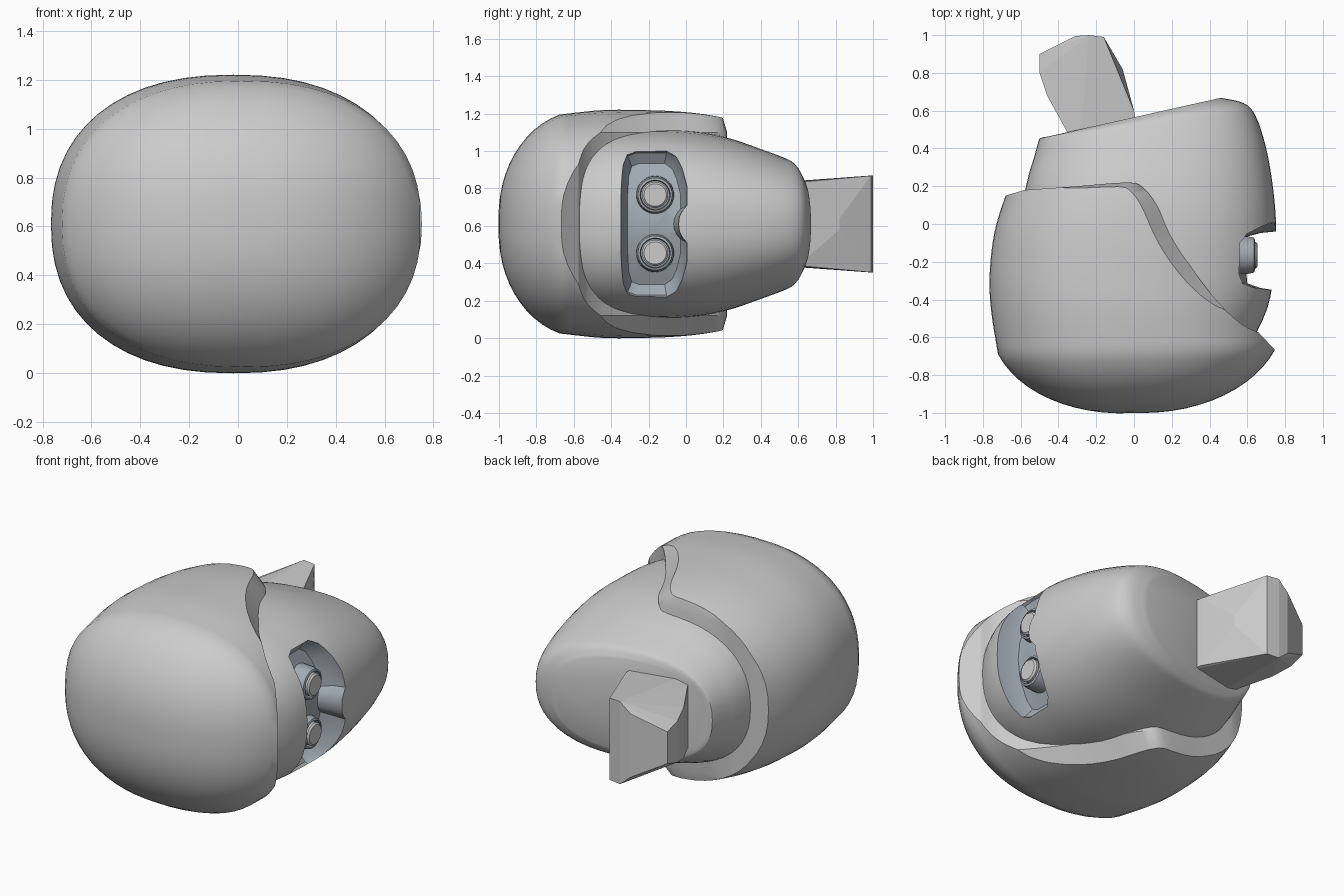
import bpy, bmesh
from math import sin, cos, tau, pi
from mathutils import Vector

if "Cube" in bpy.data.objects:
    bpy.data.objects.remove(bpy.data.objects["Cube"])

ZC = 0.61  # mirror plane height


def material(name, col):
    m = bpy.data.materials.new(name)
    m.diffuse_color = (*col, 1)
    m.use_nodes = True
    m.node_tree.nodes["Principled BSDF"].inputs["Base Color"].default_value = m.diffuse_color
    return m


def finish(name, bm, mat=None):
    bmesh.ops.recalc_face_normals(bm, faces=bm.faces)
    me = bpy.data.meshes.new(name)
    bm.to_mesh(me)
    bm.free()
    ob = bpy.data.objects.new(name, me)
    bpy.context.collection.objects.link(ob)
    if mat:
        me.materials.append(mat)
    return ob


def loft(name, rings, mat=None):
    bm = bmesh.new()
    vs = [[bm.verts.new(p) for p in r] for r in rings]
    n = len(rings[0])
    for a, b in zip(vs, vs[1:]):
        for i in range(n):
            j = (i + 1) % n
            bm.faces.new((a[i], a[j], b[j], b[i]))
    bm.faces.new(vs[0])
    bm.faces.new(vs[-1])
    return finish(name, bm, mat)


def spline(pts, sub):
    out = []
    P = [Vector(p) for p in pts]
    P = [2 * P[0] - P[1]] + P + [2 * P[-1] - P[-2]]
    for i in range(1, len(P) - 2):
        a, b, c, d = P[i - 1:i + 3]
        for k in range(sub):
            t = k / sub
            out.append(0.5 * (2 * b + (c - a) * t + (2 * a - 5 * b + 4 * c - d) * t * t
                              + (3 * b - a - 3 * c + d) * t ** 3))
    return out + [P[-2]]


def ring(level, power, n=56):
    # level: back x, back y, front x, front y, half width
    bx, by, fx, fy, w = level
    pts = []
    for i in range(n):
        a = tau * i / n
        c, s = cos(a), sin(a)
        u = abs(c) ** (2 / power) * (1 if c > 0 else -1)
        v = abs(s) ** (2 / power) * (1 if s > 0 else -1)
        pts.append((bx + (fx - bx) * (u + 1) / 2, by + (fy - by) * (u + 1) / 2, ZC + w * v))
    return pts


def cut(ob, cutter):
    m = ob.modifiers.new("cut", 'BOOLEAN')
    m.operation, m.solver, m.object = 'DIFFERENCE', 'EXACT', cutter
    m.material_mode = 'TRANSFER'
    bpy.context.view_layer.objects.active = ob
    bpy.ops.object.modifier_apply(modifier=m.name)
    bpy.data.objects.remove(cutter)


def smooth(ob, angle=0.6):
    bpy.ops.object.select_all(action='DESELECT')
    ob.select_set(True)
    bpy.context.view_layer.objects.active = ob
    bpy.ops.object.shade_smooth_by_angle(angle=angle)


grey = material("grey", (0.8, 0.8, 0.8))
dark = material("slate", (0.36, 0.41, 0.46))

# head: tilted sections from under the helmet to the jaw
head_levels = [(-0.30, -0.70, 0.58, -0.70, 0.40), (-0.50, -0.40, 0.705, -0.45, 0.49),
               (-0.57, -0.15, 0.745, -0.20, 0.505), (-0.585, 0.10, 0.752, 0.0, 0.495),
               (-0.56, 0.25, 0.735, 0.20, 0.46), (-0.53, 0.35, 0.70, 0.40, 0.41),
               (-0.505, 0.44, 0.645, 0.57, 0.36), (-0.495, 0.455, 0.58, 0.64, 0.335),
               (-0.46, 0.462, 0.46, 0.668, 0.29)]
head = loft("head", [ring(l, 2.35) for l in spline(head_levels, 4)], grey)

# eye recess: sloped walls and a curved floor
half = [(-0.04, 0), (-0.035, 0.04), (-0.02, 0.07), (0.005, 0.1), (0.005, 0.2), (-0.02, 0.3),
        (-0.05, 0.37), (-0.1, 0.405), (-0.27, 0.405), (-0.32, 0.385), (-0.34, 0.32), (-0.35, 0.15),
        (-0.35, 0)]
outline = half + [(y, -z) for y, z in half[-2:0:-1]]


def recess(s, x0, bend=0.9):
    return [(x0 - bend * (z * s) ** 2, -0.17 + (y + 0.17) * s, ZC + z * s) for y, z in outline]


cut(head, loft("recess_cutter", [recess(0.05, 0.6), recess(0.3, 0.6), recess(0.55, 0.595),
                                 recess(0.8, 0.6), recess(0.94, 0.67), recess(1, 0.745),
                                 recess(1.03, 1.0, 0)], dark))
smooth(head)

# eyes: dark socket ring around a grey disc
for side in (-1, 1):
    for part, prof, mat in (("eye_socket", [(0.45, 0.105), (0.6, 0.1), (0.635, 0.092), (0.64, 0.08), (0.6, 0.076)], dark),
                            ("eye", [(0.45, 0.07), (0.645, 0.07), (0.655, 0.06)], grey)):
        smooth(loft(part, [[(x, -0.165 + r * cos(tau * i / 32), ZC + side * 0.155 + r * sin(tau * i / 32))
                            for i in range(32)] for x, r in prof], mat))

# helmet: domed crown, a crease, then the straighter sides
crown = []
for k in range(13):
    t = 0.03 + (0.97 * k / 12)
    a = t * 0.39 * pi
    y = -0.64 - 0.36 * (cos(a) - cos(0.39 * pi)) / (1 - cos(0.39 * pi))
    r = sin(a) / sin(0.39 * pi)
    w = 0.61 * max(0.0, 1 - ((y + 0.5) / 0.5) ** 2) ** 0.5
    crown.append((0.015 - 0.735 * r, y - 0.05 * r, 0.015 + 0.735 * r, y - 0.02 * r, max(w, 0.02)))
body = spline([crown[-1], (-0.755, -0.47, 0.735, -0.45, 0.608), (-0.765, -0.28, 0.72, -0.28, 0.61),
               (-0.74, -0.05, 0.69, -0.05, 0.602), (-0.68, 0.15, 0.64, 0.15, 0.578),
               (-0.6, 0.35, 0.6, 0.35, 0.53)], 5)
helmet = loft("helmet", [ring(l, 2.3) for l in crown + body[1:]], grey)

# helmet opening: rim profile swept across, sloping outward near the sides
rim = [(-0.68, 0.15), (-0.58, 0.18)] + [tuple(p) for p in spline(
    [(-0.3, 0.2), (-0.03, 0.22), (0.05, 0.19), (0.12, 0.1), (0.2, -0.06), (0.31, -0.24),
     (0.45, -0.42), (0.57, -0.53), (0.66, -0.575)], 3)] + [(0.74, -0.66)]
frame = [(0.95, -0.9), (1.4, -0.9), (1.4, 1.1), (-1.3, 1.1), (-1.3, -0.1)]


def opening(dz, dx, dy):
    return [(x + dx, y + dy, ZC + dz) for x, y in rim] + [(x, y, ZC + dz) for x, y in frame]


cut(helmet, loft("opening_cutter", [opening(-0.66, -0.12, -0.05), opening(-0.49, 0, 0),
                                    opening(0.49, 0, 0), opening(0.66, -0.12, -0.05)], grey))
smooth(helmet)

# neck: faceted block
bm = bmesh.new()
for x, y, h in [(0.02, 0.5, 0.22), (0.0, 0.6, 0.222), (-0.06, 0.82, 0.03), (-0.16, 0.99, 0.258),
                (-0.24, 1.0, 0.26), (-0.31, 0.995, 0.2), (-0.5, 0.9, 0.1), (-0.5, 0.8, 0.13),
                (-0.46, 0.68, 0.16), (-0.35, 0.48, 0.2), (-0.28, 0.45, 0.22)]:
    for s in (-1, 1):
        bm.verts.new((x, y, ZC + s * h))
res = bmesh.ops.convex_hull(bm, input=bm.verts)
bmesh.ops.delete(bm, geom=[v for v in bm.verts if not v.link_faces], context='VERTS')
finish("neck", bm)
